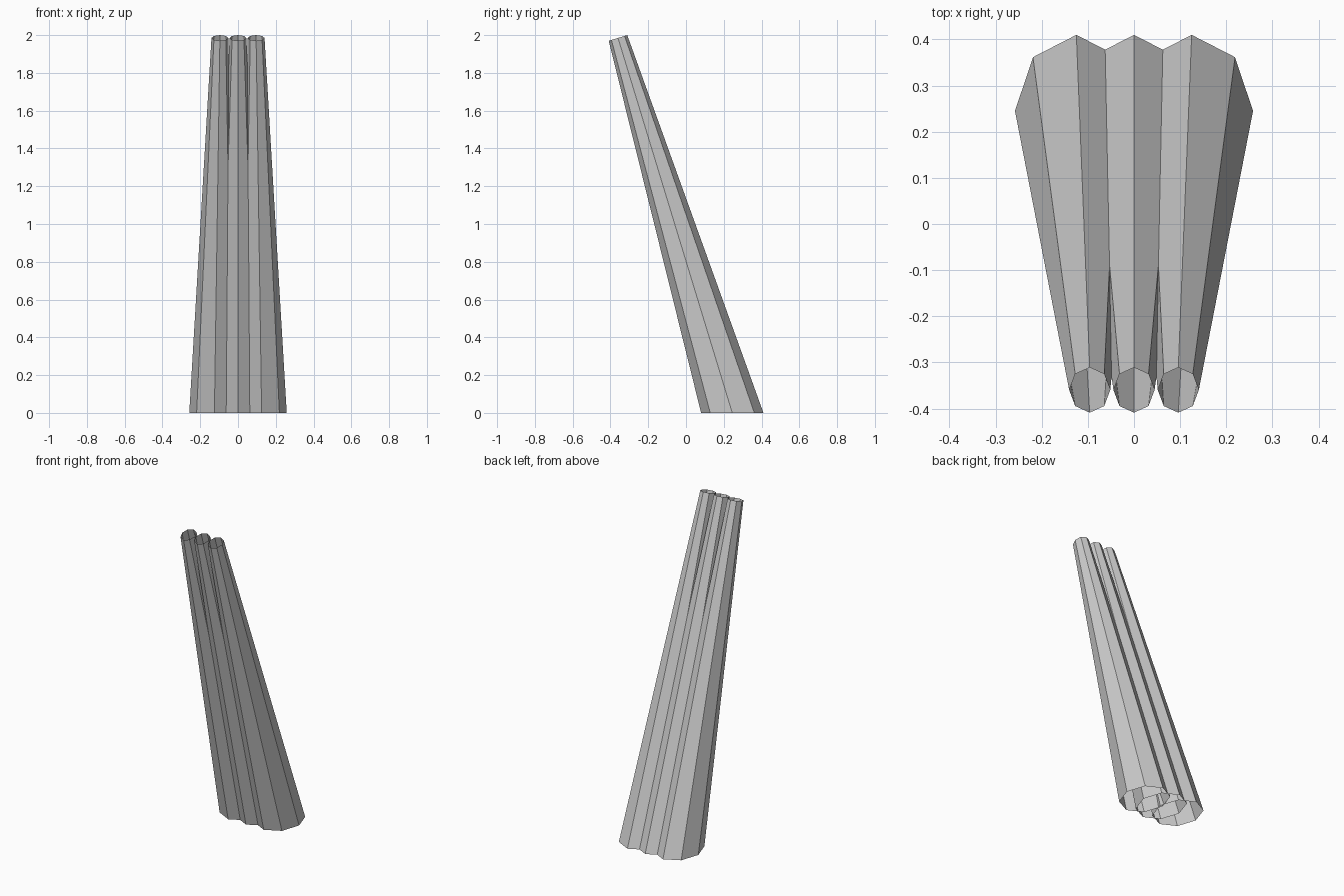
import bpy, bmesh, math

if "Cube" in bpy.data.objects:
    bpy.data.objects.remove(bpy.data.objects["Cube"])

SIDES = 8


def ring(bm, center, rx, ry, tilt):
    # octagonal ring with a vertex at the back, optionally tilted up towards +y
    cx, cy, cz = center
    verts = []
    for i in range(SIDES):
        a = math.pi / 2 + 2 * math.pi * i / SIDES
        c, s = math.cos(a), math.sin(a)
        verts.append(bm.verts.new((cx + rx * c, cy + ry * s, cz + tilt * s)))
    return verts


def tube(name, side):
    # open-ended leaning tapered tube
    bm = bmesh.new()
    low = ring(bm, (side * 0.125, 0.245, 0), 0.133, 0.165, 0)
    top = ring(bm, (side * 0.096, -0.36, 1.985), 0.0445, 0.049, 0.015)
    for i in range(SIDES):
        j = (i + 1) % SIDES
        bm.faces.new((low[i], low[j], top[j], top[i]))
    mesh = bpy.data.meshes.new(name)
    bm.to_mesh(mesh)
    bm.free()
    obj = bpy.data.objects.new(name, mesh)
    bpy.context.collection.objects.link(obj)


# three tubes side by side, converging towards the top
for name, side in (("left_tube", -1), ("middle_tube", 0), ("right_tube", 1)):
    tube(name, side)
